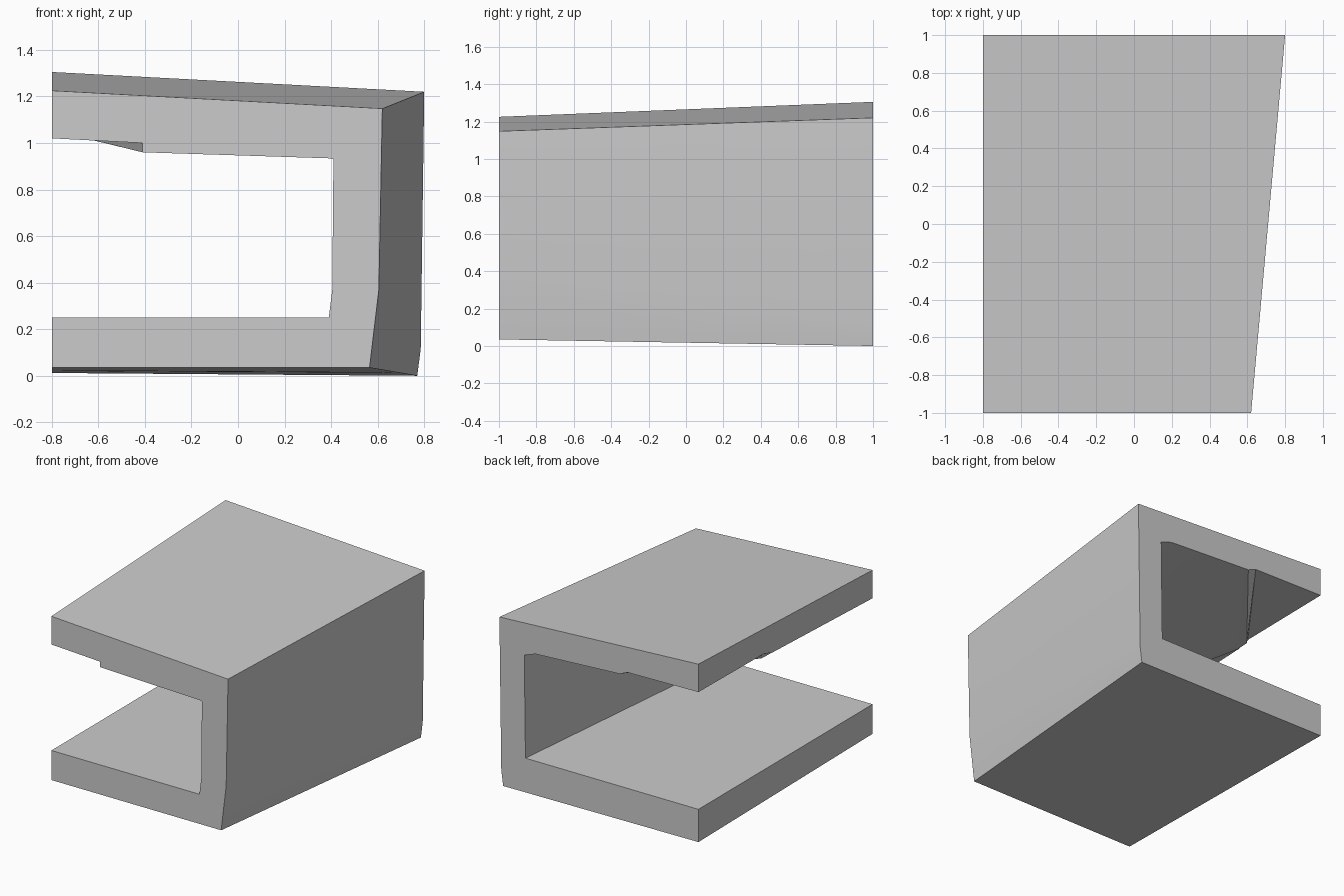
import bpy
import bmesh

cube = bpy.data.objects.get("Cube")
if cube:
    bpy.data.objects.remove(cube, do_unlink=True)

grey = bpy.data.materials.new("plain_grey")
grey.use_nodes = True
colour = (0.6, 0.6, 0.6, 1)
grey.diffuse_color = colour
grey.node_tree.nodes["Principled BSDF"].inputs["Base Color"].default_value = colour

# Channel cross-sections (x, z): outer shell, then floor, inner wall and stepped ceiling
front = [(-.8, 1.225), (.62, 1.148), (.605, .37), (.565, .035), (-.8, .035),
         (-.8, .25), (.39, .25), (.405, .37), (.41, .93), (.4, .934),
         (-.41, .96), (-.41, 1.0), (-.8, 1.02)]
back = [(-.8, 1.305), (.8, 1.22), (.785, .115), (.77, 0), (-.8, .012),
        (-.8, .25), (.59, .25), (.592, .36), (.6, .997), (.51, 1.028),
        (-.165, 1.065), (-.23, 1.092), (-.8, 1.102)]


def between(y, ceiling):
    """Blend the end sections at depth y, with its own ceiling step."""
    t = (y + 1) / 2
    blend = [(a + (c - a) * t, b + (d - b) * t)
             for (a, b), (c, d) in zip(front, back)]
    return blend[:-len(ceiling)] + ceiling


sections = [
    (-1, front),
    (.15, between(.15, [(-.78, 1.05), (-.79, 1.06), (-.8, 1.065)])),
    (.25, between(.25, [(-.78, 1.055), (-.79, 1.09), (-.8, 1.093)])),
    (1, back),
]

# Loft the sections from front to back and cap the ends
bm = bmesh.new()
rings = [[bm.verts.new((x, y, z)) for x, z in pts] for y, pts in sections]
count = len(front)
for r, s in zip(rings, rings[1:]):
    for i in range(count):
        j = (i + 1) % count
        bm.faces.new((r[i], r[j], s[j], s[i]))
bm.faces.new(rings[0])
bm.faces.new(rings[-1][::-1])
bmesh.ops.recalc_face_normals(bm, faces=bm.faces)

mesh = bpy.data.meshes.new("channel_shell")
bm.to_mesh(mesh)
bm.free()
mesh.materials.append(grey)
shell = bpy.data.objects.new("channel_shell", mesh)
bpy.context.collection.objects.link(shell)

# Soft shading over the gentle bends, sharp at the corners
bpy.ops.object.select_all(action='DESELECT')
shell.select_set(True)
bpy.context.view_layer.objects.active = shell
bpy.ops.object.shade_smooth_by_angle(angle=.35)
